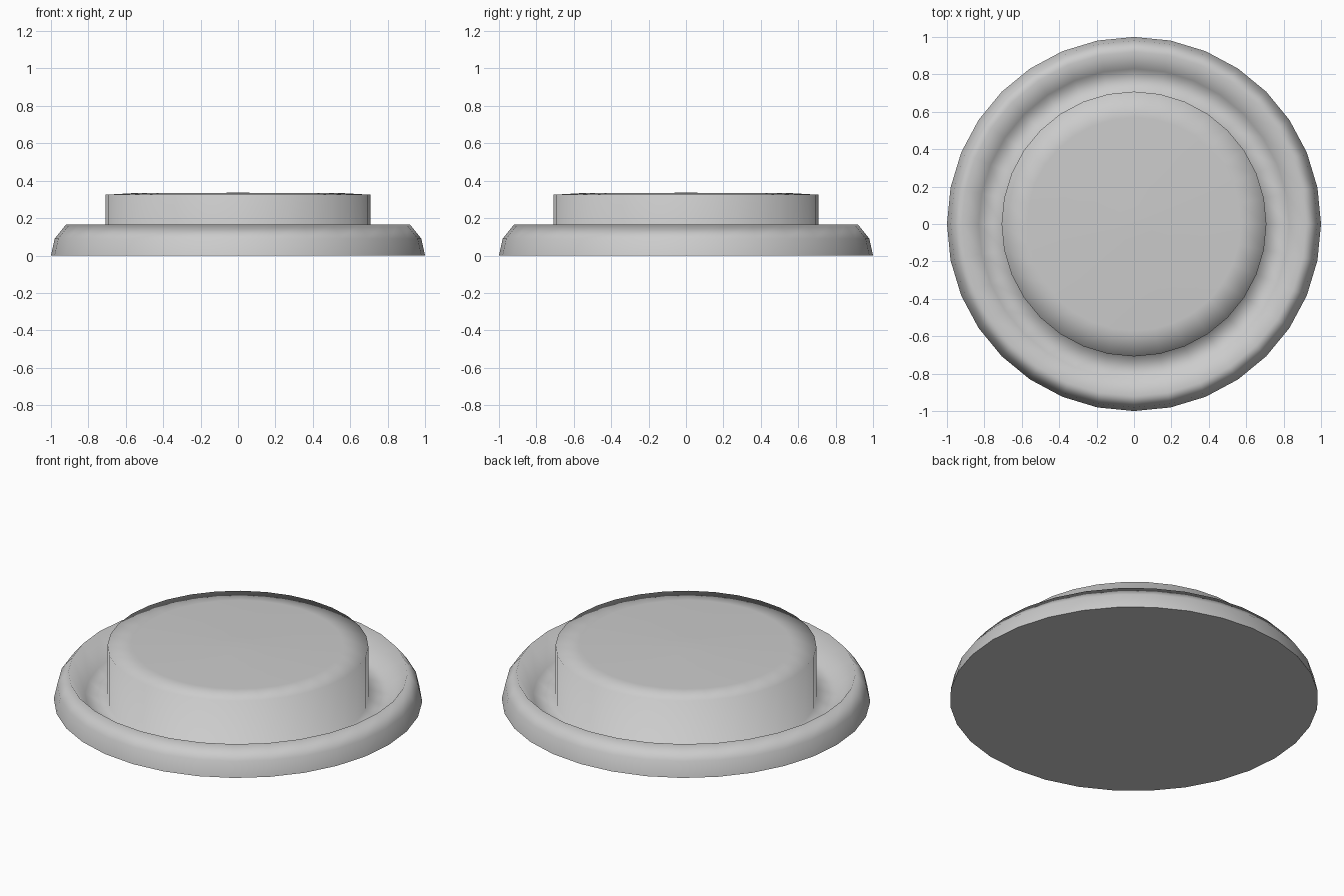
import bpy
import bmesh
from math import cos, sin, tau

cube = bpy.data.objects.get("Cube")
if cube:
    bpy.data.objects.remove(cube, do_unlink=True)

SIDES = 32


def make_material(name, color):
    mat = bpy.data.materials.new(name)
    mat.use_nodes = True
    mat.diffuse_color = color
    mat.node_tree.nodes["Principled BSDF"].inputs["Base Color"].default_value = color
    return mat


def lathe(name, profile, tip_z, mat):
    """Spin (radius, height) points from the base up, closed by a disc and a shallow tip."""
    bm = bmesh.new()
    rings = [[bm.verts.new((r * cos(tau * i / SIDES), r * sin(tau * i / SIDES), z))
              for i in range(SIDES)] for r, z in profile]
    tip = bm.verts.new((0, 0, tip_z))
    for low, high in zip(rings, rings[1:]):
        for i in range(SIDES):
            j = (i + 1) % SIDES
            bm.faces.new((low[i], low[j], high[j], high[i]))
    for i in range(SIDES):
        bm.faces.new((rings[-1][i], rings[-1][(i + 1) % SIDES], tip))
    for face in bm.faces:
        face.smooth = True
    # Flat underside with a crisp edge
    base = bm.faces.new(rings[0][::-1])
    for edge in base.edges:
        edge.smooth = False
    mesh = bpy.data.meshes.new(name)
    bm.to_mesh(mesh)
    bm.free()
    mesh.materials.append(mat)
    obj = bpy.data.objects.new(name, mesh)
    bpy.context.collection.objects.link(obj)
    return obj


grey = make_material("plain grey", (0.6, 0.6, 0.6, 1))

# Flared rim, sunken channel, upright wall and gently domed top
profile = [
    (1.0, 0.0), (0.98, 0.09), (0.92, 0.165),
    (0.83, 0.035), (0.708, 0.015),
    (0.708, 0.325), (0.57, 0.333), (0.1, 0.334),
]
lathe("round_button_cap", profile, 0.338, grey)
